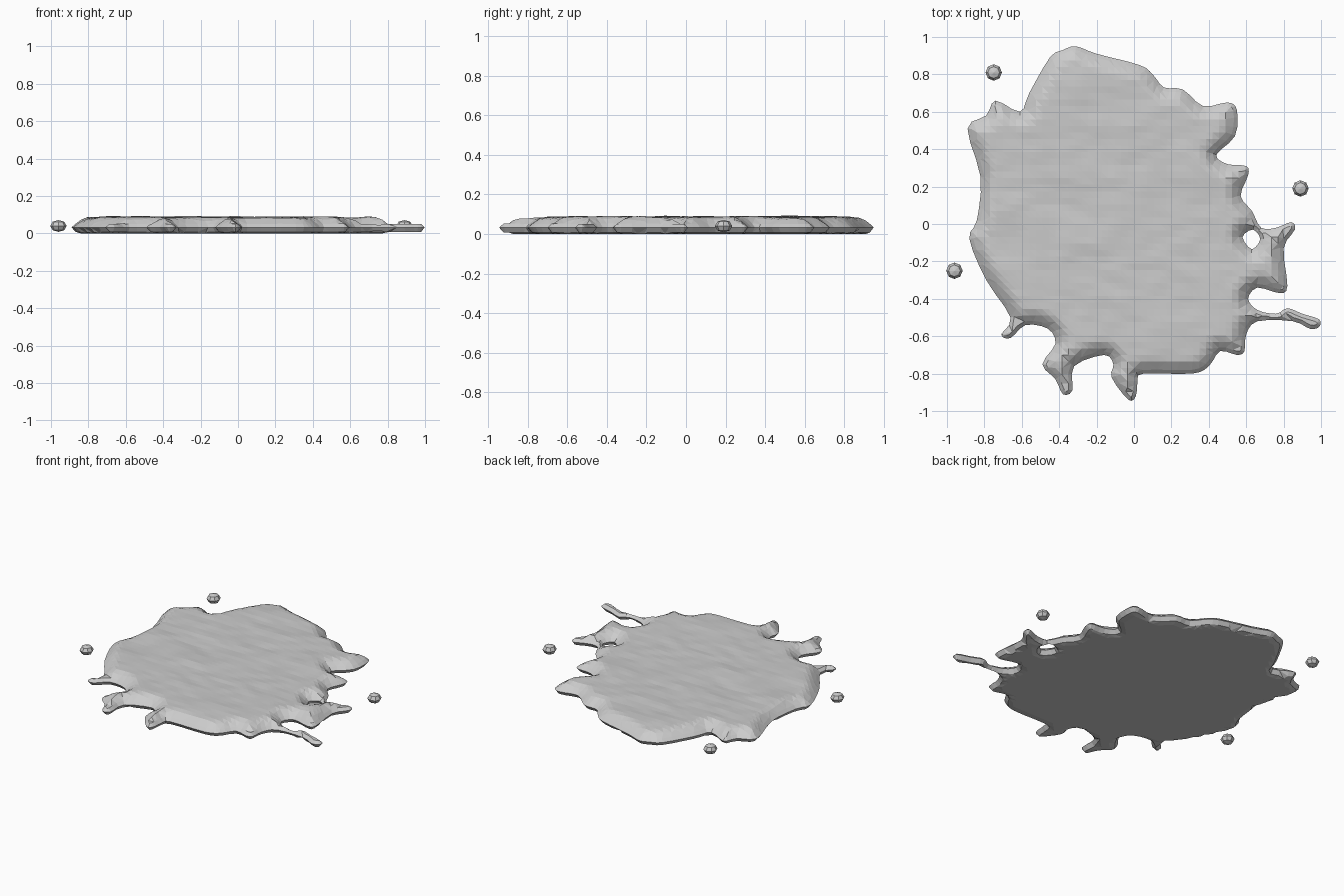
import bpy, bmesh, math
from mathutils import Vector, noise
from mathutils.geometry import delaunay_2d_cdt

if "Cube" in bpy.data.objects:
    bpy.data.objects.remove(bpy.data.objects["Cube"])

# Outline of the splat seen from above, clockwise from the top, and its small hole
OUTLINE = [(-.31,.95), (-.20,.91), (.03,.85), (.10,.80), (.16,.73), (.26,.72), (.37,.63),
           (.50,.65), (.55,.61), (.54,.47), (.44,.37), (.50,.32), (.60,.31), (.61,.26),
           (.57,.15), (.63,.07), (.68,-.02), (.76,-.02), (.84,.01), (.86,-.03), (.80,-.13),
           (.82,-.33), (.78,-.37), (.66,-.34), (.61,-.40), (.66,-.46), (.76,-.48), (.82,-.45),
           (.90,-.48), (.99,-.51), (.99,-.55), (.94,-.56), (.85,-.52), (.66,-.52), (.60,-.59),
           (.59,-.68), (.55,-.70), (.46,-.68), (.40,-.76), (.31,-.80), (.05,-.80), (.02,-.84),
           (.01,-.92), (-.03,-.94), (-.12,-.82), (-.11,-.75), (-.16,-.70), (-.32,-.76),
           (-.33,-.89), (-.38,-.91), (-.42,-.83), (-.49,-.75), (-.42,-.64), (-.46,-.56),
           (-.58,-.54), (-.66,-.61), (-.71,-.59), (-.66,-.50), (-.79,-.30), (-.88,-.08),
           (-.84,.02), (-.82,.25), (-.89,.51), (-.79,.58), (-.74,.66), (-.61,.60),
           (-.56,.70), (-.45,.89), (-.38,.93)]
HOLE = [(.58,-.07), (.635,-.03), (.675,-.08), (.63,-.135)]


def smooth_loop(pts, steps=3):
    """Closed Catmull-Rom curve through the points."""
    p, out = [Vector(q) for q in pts], []
    for i in range(len(p)):
        a, b, c, d = (p[(i + k) % len(p)] for k in (-1, 0, 1, 2))
        for s in range(steps):
            t = s / steps
            out.append(.5 * (2 * b + (c - a) * t + (2 * a - 5 * b + 4 * c - d) * t * t
                             + (3 * b - a - 3 * c + d) * t ** 3))
    return out


loops = [smooth_loop(OUTLINE), smooth_loop(HOLE)]
segments = [(l[i], l[(i + 1) % len(l)]) for l in loops for i in range(len(l))]


def inside(p):
    hits = 0
    for a, b in segments:
        if (a.y > p.y) != (b.y > p.y):
            hits += p.x < a.x + (p.y - a.y) * (b.x - a.x) / (b.y - a.y)
    return hits % 2 == 1


def rim_distance(p):
    best = 9.0
    for a, b in segments:
        e = b - a
        t = max(0, min(1, (p - a).dot(e) / e.length_squared))
        best = min(best, (p - a - e * t).length_squared)
    return math.sqrt(best)


# Plan points: rim, a ring just inside it, and an even interior grid
points, edges = [], []
for l in loops:
    start = len(points)
    points += l
    edges += [(start + i, start + (i + 1) % len(l)) for i in range(len(l))]
for l in loops:
    for i, p in enumerate(l):
        along = (l[(i + 1) % len(l)] - l[i - 1]).normalized()
        for side in (1, -1):
            q = p + Vector((along.y, -along.x)) * .02 * side
            if inside(q) and rim_distance(q) > .014:
                points.append(q)
STEP = .035
for i in range(-28, 29):
    for j in range(-28, 29):
        q = Vector((i * STEP, j * STEP))
        if inside(q) and rim_distance(q) > .034:
            points.append(q)

flat, _, tris, *_ = delaunay_2d_cdt(points, edges, [], 0, 1e-6)
tris = [t for t in tris if inside(sum((flat[k] for k in t), Vector((0, 0))) / 3)]


def top_height(p, d):
    t = min(d / .09, 1)
    bumps = .008 * noise.noise((p.x * 3, p.y * 5, 1)) + .004 * noise.noise((p.x * 8, p.y * 14, 5))
    return .033 + .054 * math.sin(t * math.pi / 2) + bumps * t


def bottom_height(p, d):
    return .033 * (1 - min(d / .025, 1))


# Splat body: domed wavy top and flat underside joined at the rim
bm = bmesh.new()
dist = [rim_distance(p) for p in flat]
for height, flip in ((top_height, False), (bottom_height, True)):
    verts = [bm.verts.new((p.x, p.y, height(p, d))) for p, d in zip(flat, dist)]
    for t in tris:
        bm.faces.new([verts[k] for k in (reversed(t) if flip else t)])
bmesh.ops.remove_doubles(bm, verts=bm.verts, dist=1e-4)
bmesh.ops.delete(bm, geom=[v for v in bm.verts if not v.link_faces], context='VERTS')
mesh = bpy.data.meshes.new("splat_body")
bm.to_mesh(mesh)
bm.free()
bpy.context.collection.objects.link(bpy.data.objects.new("splat_body", mesh))

# Loose droplets around the splat
for i, (x, y) in enumerate([(-.75, .81), (.89, .19), (-.96, -.25)]):
    bpy.ops.mesh.primitive_uv_sphere_add(segments=8, ring_count=4, radius=.044, location=(x, y, .04))
    drop = bpy.context.object
    drop.name = f"droplet_{i + 1}"
    drop.scale.z = .72
